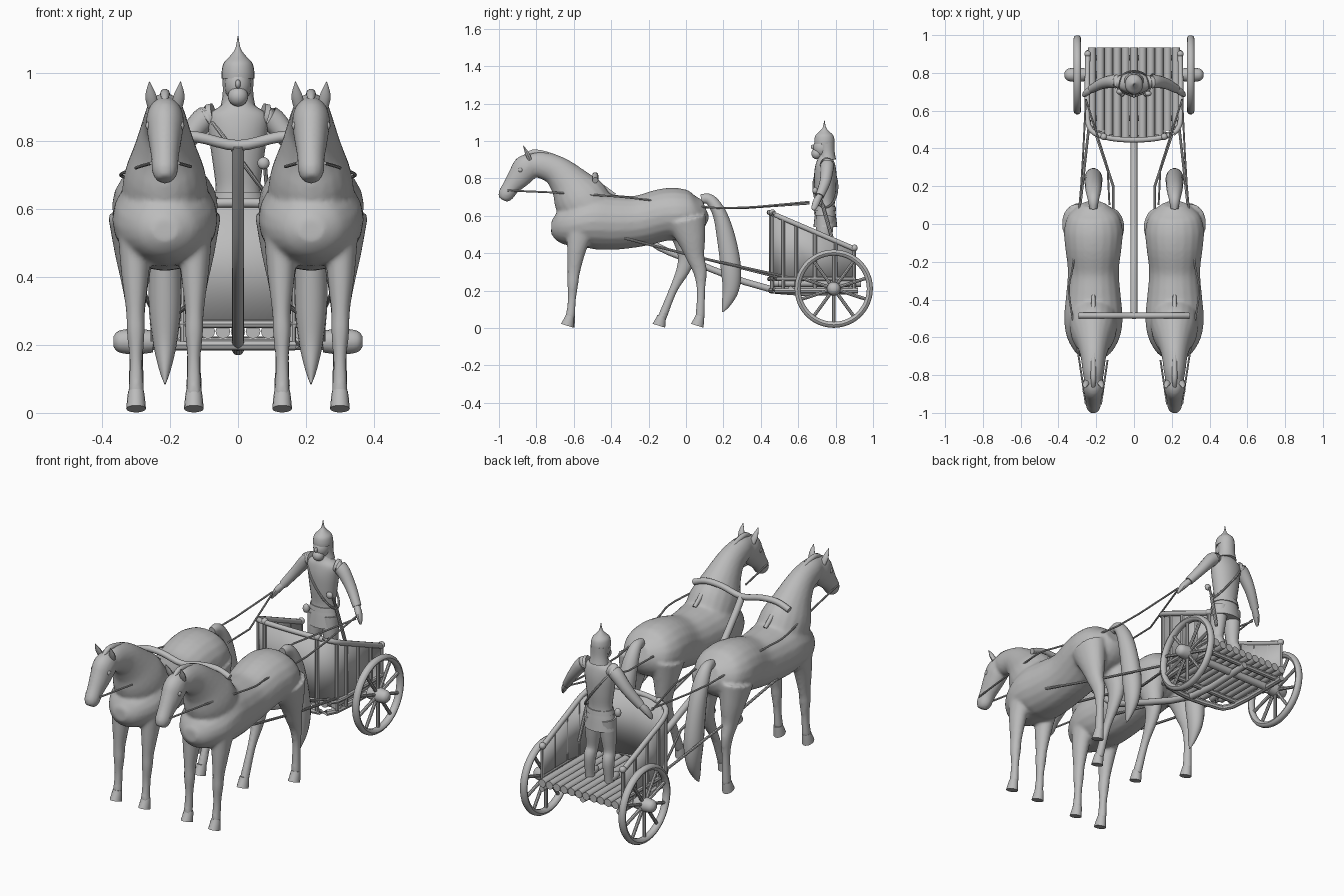
import bpy, bmesh, math
from mathutils import Vector, Matrix

cube = bpy.data.objects.get("Cube")
if cube:
    bpy.data.objects.remove(cube, do_unlink=True)

grey = bpy.data.materials.new("plain grey")
grey.use_nodes = True
grey.diffuse_color = (0.5, 0.5, 0.5, 1)
for node in grey.node_tree.nodes:
    if node.type == 'BSDF_PRINCIPLED':
        node.inputs["Base Color"].default_value = grey.diffuse_color


def finish(name, bm, blend=False):
    """Turn a bmesh into a named object; blend fuses the overlapping parts."""
    bmesh.ops.recalc_face_normals(bm, faces=bm.faces)
    mesh = bpy.data.meshes.new(name)
    bm.to_mesh(mesh)
    bm.free()
    mesh.materials.append(grey)
    for poly in mesh.polygons:
        poly.use_smooth = True
    mesh.set_sharp_from_angle(angle=math.radians(40))
    obj = bpy.data.objects.new(name, mesh)
    bpy.context.collection.objects.link(obj)
    if blend:
        remesh = obj.modifiers.new("fuse", 'REMESH')
        remesh.mode = 'VOXEL'
        remesh.voxel_size = 0.009
        remesh.use_smooth_shade = True
        smooth = obj.modifiers.new("soften", 'SMOOTH')
        smooth.factor, smooth.iterations = 0.5, 5
    return obj


def spline(points, steps):
    """Catmull-Rom interpolation of tuples of any length."""
    pts = [Vector(p) for p in points]
    out = []
    for i in range(len(pts) - 1):
        a, b, c, d = pts[max(i - 1, 0)], pts[i], pts[i + 1], pts[min(i + 2, len(pts) - 1)]
        for k in range(steps):
            t = k / steps
            out.append(b + (c - a) * (t / 2) + (a * 2 - b * 5 + c * 4 - d) * (t * t / 2)
                       + (b * 3 - a - c * 3 + d) * (t ** 3 / 2))
    return out + [pts[-1]]


def loft(bm, rings, sides=16, steps=4):
    """Skin oval rings (x, y, z, side radius, depth radius) along their path."""
    rings = spline(rings, steps)
    centres = [Vector(r[:3]) for r in rings]
    loops = []
    for i, ring in enumerate(rings):
        along = (centres[min(i + 1, len(rings) - 1)] - centres[max(i - 1, 0)]).normalized()
        ref = Vector((0, 1, 0)) if abs(along.x) > 0.9 else Vector((1, 0, 0))
        side = (ref - along * ref.dot(along)).normalized()
        deep = along.cross(side)
        loops.append([bm.verts.new(centres[i]
                      + side * max(ring[3], 0.001) * math.cos(math.tau * k / sides)
                      + deep * max(ring[4], 0.001) * math.sin(math.tau * k / sides))
                      for k in range(sides)])
    for low, high in zip(loops, loops[1:]):
        for k in range(sides):
            n = (k + 1) % sides
            bm.faces.new((low[k], low[n], high[n], high[k]))
    bm.faces.new(loops[0])
    bm.faces.new(loops[-1])


def tube(bm, points, radius, steps=1, sides=8):
    loft(bm, [(*p, radius, radius) for p in points], sides, steps)


def ball(bm, centre, size):
    bmesh.ops.create_uvsphere(bm, u_segments=20, v_segments=12, radius=1,
                              matrix=Matrix.Translation(centre) @ Matrix.Diagonal((*size, 1)))


def flip(s, points, x=0):
    """Shift points outward by x, then mirror to side s."""
    return [(s * (x + p[0]), *p[1:]) for p in points]


def midline(rows):
    return [(0, *r) for r in rows]


# Horse shapes, as rows of y, z, half width, half depth
BARREL = midline([(.105, .64, .06, .05), (.05, .62, .13, .11), (-.03, .61, .155, .138),
                  (-.12, .605, .15, .14), (-.25, .572, .135, .137), (-.38, .565, .145, .147),
                  (-.5, .57, .155, .15), (-.6, .55, .14, .12), (-.68, .54, .095, .085),
                  (-.72, .54, .04, .035)])
NECK = midline([(-.48, .59, .13, .13), (-.565, .69, .122, .145), (-.63, .78, .09, .105),
                (-.7, .845, .068, .08), (-.79, .875, .056, .068), (-.85, .88, .04, .045)])
HEAD = midline([(-.8, .89, .045, .045), (-.85, .86, .056, .072), (-.89, .81, .05, .064),
                (-.935, .755, .041, .047), (-.965, .71, .038, .042), (-.98, .685, .024, .025)])
MANE = midline([(-.38, .71, .01, .01), (-.5, .79, .014, .016), (-.62, .87, .014, .016),
                (-.72, .92, .014, .016), (-.82, .94, .014, .014), (-.88, .9, .008, .01)])
TAIL = midline([(.08, .69, .02, .025), (.13, .685, .03, .03), (.18, .61, .042, .038),
                (.215, .48, .046, .05), (.24, .32, .048, .055), (.24, .21, .036, .045),
                (.215, .13, .018, .025), (.195, .085, .002, .003)])
FORELEG = [(.09, -.56, .55, .05, .08), (.088, -.585, .42, .042, .052), (.087, -.6, .3, .028, .034),
           (.086, -.605, .24, .027, .03), (.085, -.61, .15, .02, .022), (.085, -.62, .05, .024, .026)]
HIND_BACK = [(.09, 0, .58, .078, .11), (.09, .03, .47, .058, .075), (.088, .05, .38, .04, .05),
             (.086, .075, .3, .028, .037), (.085, .08, .2, .021, .023), (.085, .075, .05, .024, .025)]
HIND_FRONT = [(.09, -.02, .58, .075, .11), (.09, 0, .47, .056, .07), (.088, .005, .38, .038, .05),
              (.086, -.02, .3, .028, .036), (.085, -.07, .2, .021, .023), (.085, -.13, .05, .024, .025)]
EAR = [(.035, -.835, .9, .016, .012), (.042, -.85, .935, .016, .011), (.046, -.87, .975, .001, .001)]
MID = .215


def hoof(bm, s, x, y):
    loft(bm, flip(s, [(x, y + .005, .065, .023, .024), (x, y, .045, .026, .028),
                      (x, y - .01, .012, .029, .036)], MID), 14, 2)


for s, side in ((1, "left"), (-1, "right")):
    # Fused horse body
    bm = bmesh.new()
    other_fore = [(-p[0], *p[1:]) for p in FORELEG]
    other_hind = [(-p[0], *p[1:]) for p in HIND_FRONT]
    for part in (BARREL, NECK, HEAD, FORELEG, other_fore, HIND_BACK, other_hind):
        loft(bm, flip(s, part, MID), 20)
    finish(side + "_horse_body", bm, blend=True)

    # Hooves, ears, eyes, mane and tail
    bm = bmesh.new()
    for x, y in ((.085, -.625), (-.085, -.62), (.085, .07), (-.085, -.135)):
        hoof(bm, s, x, y)
    finish(side + "_horse_hooves", bm)
    bm = bmesh.new()
    for e in (1, -1):
        loft(bm, flip(s, flip(e, EAR), MID), 10)
        ball(bm, (s * MID + e * .049, -.885, .845), (.008, .012, .012))
    finish(side + "_horse_ears_and_eyes", bm)
    bm = bmesh.new()
    loft(bm, flip(s, MANE, MID), 10)
    finish(side + "_horse_mane", bm)
    bm = bmesh.new()
    loft(bm, flip(s, TAIL, MID), 18)
    finish(side + "_horse_tail", bm)

    # Reins from the bit to the driver's hand, and traces to the chariot
    bm = bmesh.new()
    tube(bm, flip(s, [(.255, -.955, .735), (.29, -.72, .725), (.325, -.5, .712), (.345, -.34, .7),
                      (.32, -.2, .685), (.28, .2, .64), (.255, .66, .675)]), .005, 3)
    tube(bm, flip(s, [(.175, -.955, .735), (.14, -.72, .725)]), .005)
    tube(bm, flip(s, [(.13, .1, .645), (.14, .3, .64), (.255, .66, .665)]), .005)
    finish(side + "_reins", bm)
    bm = bmesh.new()
    tube(bm, flip(s, [(.235, .55, .27), (.285, .1, .37), (.325, -.33, .48)]), .007)
    tube(bm, flip(s, [(.21, .5, .27), (.11, .2, .345), (.11, -.33, .48)]), .007)
    finish(side + "_traces", bm)

    # Spoked wheel: rim, spokes and hub
    bm = bmesh.new()
    hub = Vector((s * .3, .79, .21))
    rim = [[bm.verts.new(hub + Vector((.02 * math.cos(b), (.193 + .017 * math.sin(b)) * math.cos(a),
                                       (.193 + .017 * math.sin(b)) * math.sin(a))))
            for b in (math.tau * j / 10 for j in range(10))]
           for a in (math.tau * i / 48 for i in range(48))]
    for i in range(48):
        for j in range(10):
            bm.faces.new((rim[i][j], rim[i - 1][j], rim[i - 1][j - 1], rim[i][j - 1]))
    for i in range(10):
        a = math.tau * (i + .5) / 10
        tube(bm, [hub, hub + Vector((0, math.cos(a), math.sin(a))) * .19], .009)
    loft(bm, flip(s, [(.25, .79, .21, .032, .032), (.3, .79, .21, .038, .038),
                      (.35, .79, .21, .032, .032), (.367, .79, .21, .014, .014)]), 16)
    finish(side + "_wheel", bm)

# Axle, draught pole and yoke
bm = bmesh.new()
tube(bm, [(-.3, .79, .205), (.3, .79, .205)], .02, sides=14)
finish("axle", bm)
bm = bmesh.new()
tube(bm, [(0, .9, .2), (0, .48, .2), (0, 0, .37), (0, -.2, .47), (0, -.4, .68), (0, -.49, .79)],
     .018, 3, 14)
finish("draught_pole", bm)
bm = bmesh.new()
half = [(.29, -.485, .79), (.215, -.485, .815), (.12, -.485, .812)]
tube(bm, flip(-1, half) + [(0, -.485, .787)] + half[::-1], .016, 4, 12)
finish("yoke", bm)

# Log floor and its frame
bm = bmesh.new()
for i in range(-5, 6):
    x = i * .0445
    front = .455 + max(0, abs(x) - .1) * .5
    tube(bm, [(x, front, .24), (x, .935, .24)], .0215, sides=12)
finish("floor_planks", bm)
bm = bmesh.new()
for y in (.56, .88):
    tube(bm, [(-.24, y, .21), (.24, y, .21)], .014)
for s in (1, -1):
    tube(bm, flip(s, [(0, .455, .2), (.13, .47, .2), (.225, .53, .2), (.235, .92, .2)]), .016, 3)
finish("floor_frame", bm)


# Chariot wall, posts and sloping rail
def rail_height(y):
    return .625 - .43 * (y - .43)


plan = [(.245, .9), (.247, .7), (.24, .52), (.16, .462), (0, .445)]
plan += [(-x, y) for x, y in plan[-2::-1]]
bm = bmesh.new()
base = [bm.verts.new((x, y, .25)) for x, y in plan]
top = [bm.verts.new((x, y, rail_height(y))) for x, y in plan]
for i in range(len(plan) - 1):
    bm.faces.new((base[i], base[i + 1], top[i + 1], top[i]))
wall = finish("chariot_wall", bm)
wall.modifiers.new("thickness", 'SOLIDIFY').thickness = .008
bm = bmesh.new()
tube(bm, [(x, y, rail_height(y)) for x, y in plan], .014, 4, 10)
for x, y in (plan[0], plan[3], plan[5], plan[-1]):
    ball(bm, (x, y, rail_height(y) + .005), (.018, .018, .018))
finish("chariot_rail", bm)
bm = bmesh.new()
for s in (1, -1):
    for x, y in ((.245, .9), (.247, .8), (.247, .69), (.244, .59), (.24, .52), (.16, .46)):
        tube(bm, [(s * x, y, .21), (s * x, y, rail_height(y))], .01)
    tube(bm, flip(s, [(x, y, .262) for x, y in plan[:5]]), .012, 3)
finish("wall_posts", bm)

# Driver: tunic, limbs and boots
Y = .745
bm = bmesh.new()
loft(bm, [(0, Y, z, w, d) for z, w, d in ((.54, .088, .064), (.6, .078, .057), (.66, .066, .05),
     (.74, .075, .057), (.82, .086, .06), (.875, .088, .052), (.905, .05, .04), (.93, .032, .032))], 24)
for s in (1, -1):
    loft(bm, flip(s, [(.07, .75, .875, .035, .038), (.105, .755, .86, .036, .036),
                      (.165, .745, .785, .028, .03), (.225, .715, .705, .022, .023)]), 14)
finish("driver_tunic", bm)
for s, side in ((1, "left"), (-1, "right")):
    bm = bmesh.new()
    loft(bm, flip(s, [(.215, .72, .715, .016, .016), (.245, .7, .68, .017, .02),
                      (.265, .685, .645, .009, .015), (.27, .68, .63, .003, .006)]), 10)
    finish("driver_" + side + "_hand", bm)
    bm = bmesh.new()
    loft(bm, flip(s, [(.042, Y, .6, .044, .05), (.047, .74, .5, .039, .044), (.052, .74, .42, .031, .034),
                      (.056, .755, .37, .031, .035), (.058, .755, .29, .024, .026),
                      (.058, .75, .26, .024, .028)]), 14)
    ball(bm, (s * .063, .725, .275), (.024, .05, .02))
    finish("driver_" + side + "_leg", bm)

# Driver head, beard, mail hood and spiked helmet
bm = bmesh.new()
ball(bm, (0, .73, .965), (.04, .05, .052))
ball(bm, (0, .7, .932), (.03, .03, .03))
ball(bm, (0, .68, .968), (.008, .012, .013))
finish("driver_head", bm)
bm = bmesh.new()
loft(bm, [(0, .757, .9, .052, .045), (0, .755, .94, .045, .04), (0, .75, .99, .046, .045)], 20)
finish("mail_hood", bm)
bm = bmesh.new()
loft(bm, [(0, .74, z, r, r * 1.12) for z, r in ((.985, .048), (1.005, .048), (1.03, .042),
     (1.05, .024), (1.068, .01), (1.085, .005), (1.11, .001))], 24)
finish("helmet", bm)

# Belt, shoulder strap, sword and pouch
bm = bmesh.new()
loft(bm, [(0, Y, .625, .077, .058), (0, Y, .65, .072, .055)], 24, 1)
turns = [math.tau * i / 24 for i in range(25)]
tube(bm, [(.082 * math.cos(a), Y + .064 * math.sin(a), .755 + .11 * -math.cos(a)) for a in turns], .006)
tube(bm, [(.085, .73, .66), (.1, .79, .45)], .009)
tube(bm, [(.085, .73, .66), (.08, .71, .72)], .006)
ball(bm, (.075, .69, .735), (.018, .014, .018))
ball(bm, (-.075, .7, .62), (.018, .016, .024))
finish("belt_and_gear", bm)
